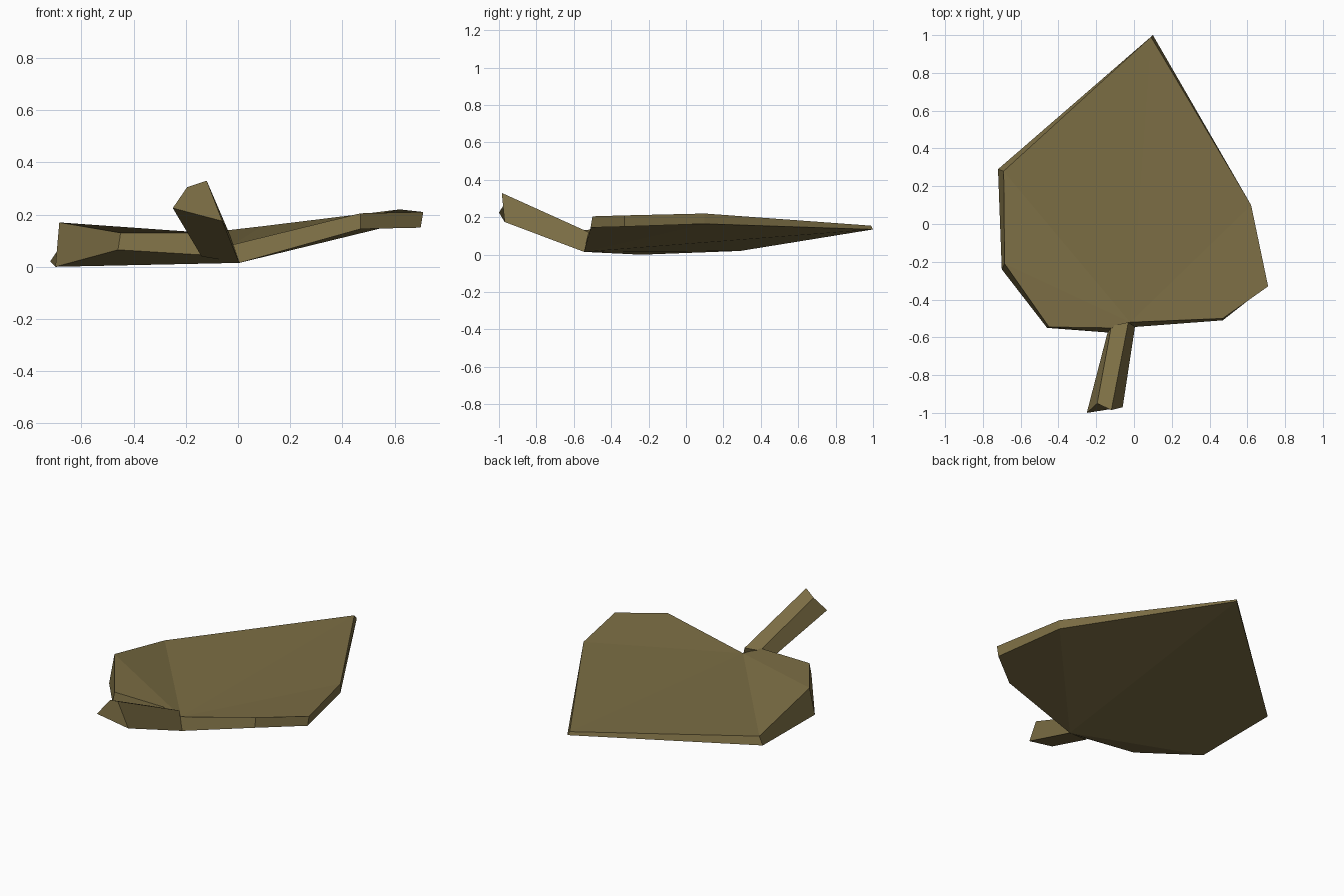
import bpy
import bmesh

cube = bpy.data.objects.get("Cube")
if cube:
    bpy.data.objects.remove(cube, do_unlink=True)


def make_material(name, colour):
    material = bpy.data.materials.new(name)
    material.use_nodes = True
    material.diffuse_color = colour
    shader = next(n for n in material.node_tree.nodes if n.type == "BSDF_PRINCIPLED")
    shader.inputs["Base Color"].default_value = colour
    return material


def loft(name, first_ring, second_ring, panels, material):
    """Join two matching rings with side walls and close both with the same panels."""
    bm = bmesh.new()
    first = [bm.verts.new(point) for point in first_ring]
    second = [bm.verts.new(point) for point in second_ring]
    count = len(first)
    for i in range(count):
        following = (i + 1) % count
        bm.faces.new((first[i], second[i], second[following], first[following]))
    for panel in panels:
        bm.faces.new([first[i] for i in panel])
        bm.faces.new([second[i] for i in reversed(panel)])
    bmesh.ops.recalc_face_normals(bm, faces=bm.faces[:])
    mesh = bpy.data.meshes.new(name)
    bm.to_mesh(mesh)
    bm.free()
    mesh.materials.append(material)
    part = bpy.data.objects.new(name, mesh)
    bpy.context.collection.objects.link(part)
    return part


dry_olive = make_material("dry olive brown", (0.2, 0.155, 0.058, 1))

# Leaf blade: outline from the tip round the right lobe, the stem joint and the left lobe
blade_top = [
    (0.09, 0.99, 0.155),
    (-0.69, 0.28, 0.065),
    (-0.685, -0.21, 0.17),
    (-0.45, -0.545, 0.13),
    (-0.12, -0.55, 0.13),
    (-0.02, -0.52, 0.085),
    (0.47, -0.5, 0.205),
    (0.71, -0.33, 0.21),
    (0.62, 0.1, 0.22),
]
blade_bottom = [
    (0.1, 1, 0.135),
    (-0.72, 0.29, 0.02),
    (-0.7, -0.24, 0),
    (-0.46, -0.55, 0.065),
    (-0.13, -0.575, 0.045),
    (0.005, -0.545, 0.015),
    (0.47, -0.51, 0.145),
    (0.7, -0.33, 0.15),
    (0.62, 0.1, 0.165),
]
# Creases run from the stem joint out to the edge
blade_panels = [(0, 1, 5), (0, 5, 8), (1, 2, 5), (2, 3, 4, 5), (5, 6, 7, 8)]
loft("leaf_blade", blade_top, blade_bottom, blade_panels, dry_olive)

# Stem: four-sided bar rising toward the front
stem_joint = [
    (-0.14, -0.575, 0.04),
    (-0.12, -0.54, 0.12),
    (-0.03, -0.52, 0.12),
    (0.005, -0.545, 0.015),
]
stem_end = [
    (-0.25, -1, 0.225),
    (-0.195, -0.95, 0.305),
    (-0.12, -0.985, 0.33),
    (-0.06, -0.97, 0.175),
]
loft("leaf_stem", stem_joint, stem_end, [(0, 1, 2, 3)], dry_olive)
